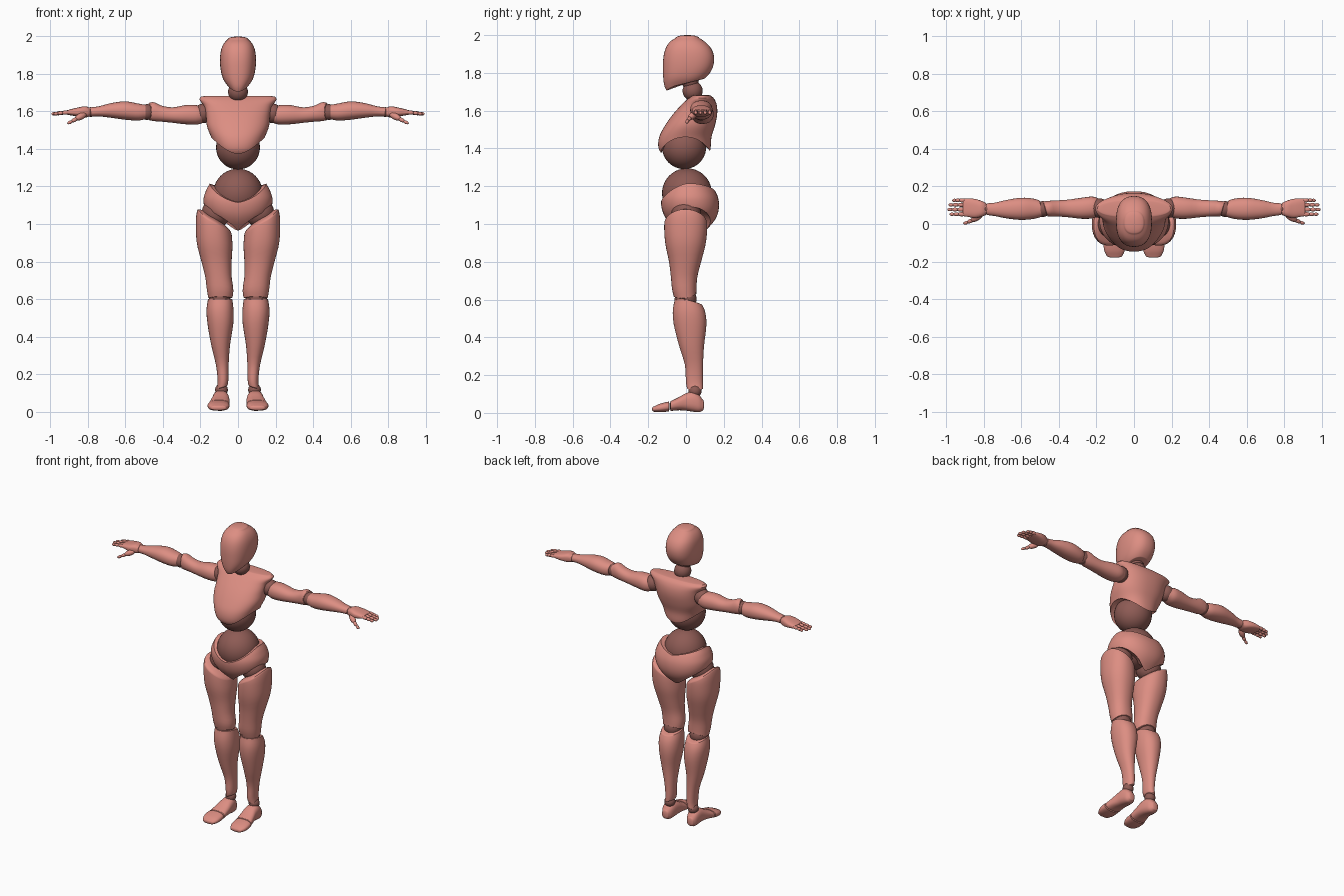
import bpy, bmesh, math
from mathutils import Vector, Matrix

if "Cube" in bpy.data.objects:
    bpy.data.objects.remove(bpy.data.objects["Cube"])


def material(name, rgb):
    m = bpy.data.materials.new(name)
    m.diffuse_color = (*rgb, 1)
    m.use_nodes = True
    m.node_tree.nodes["Principled BSDF"].inputs["Base Color"].default_value = m.diffuse_color
    return m


BODY = material("rose_clay", (0.72, 0.27, 0.225))
JOINT = material("dark_rose", (0.27, 0.105, 0.09))
AXES = {"x": lambda a, u, v: (a, v, u),   # sections hold x, z0, z1, y0, y1
        "y": lambda a, u, v: (u, a, v),   # sections hold y, x0, x1, z0, z1
        "z": lambda a, u, v: (u, v, a)}   # sections hold z, x0, x1, y0, y1


def finish(bm, name, mat, mirror):
    bmesh.ops.recalc_face_normals(bm, faces=bm.faces)
    me = bpy.data.meshes.new(name)
    bm.to_mesh(me)
    bm.free()
    me.materials.append(mat)
    ob = bpy.data.objects.new(name, me)
    bpy.context.collection.objects.link(ob)
    if mirror:
        ob.modifiers.new("mirror", "MIRROR").use_mirror_merge = False
    return ob


def sample(secs, a):
    """Smooth interpolation through the cross-sections."""
    a = min(max(a, secs[0][0]), secs[-1][0])
    i = 0
    while i < len(secs) - 2 and a > secs[i + 1][0]:
        i += 1

    def slope(k, j):
        p, q = secs[max(k - 1, 0)], secs[min(k + 1, len(secs) - 1)]
        return (q[j] - p[j]) / (q[0] - p[0])
    h = secs[i + 1][0] - secs[i][0]
    t = (a - secs[i][0]) / h
    return [(2*t**3 - 3*t*t + 1) * secs[i][j] + (3*t*t - 2*t**3) * secs[i + 1][j]
            + h * ((t**3 - 2*t*t + t) * slope(i, j) + (t**3 - t*t) * slope(i + 1, j))
            for j in range(1, 5)]


def shell(name, secs, low=None, high=None, axis="z", dome=(0.01, 0.01),
          power=2.2, mirror=True, mat=BODY, n=40, steps=20):
    """Loft with shaped hems (low, high as functions of direction) and domed caps."""
    secs = sorted(secs)
    low = low or (lambda c, s: secs[0][0])
    high = high or (lambda c, s: secs[-1][0])
    rings = []
    for k in range(steps + 1):
        t = 0.5 - 0.5 * math.cos(math.pi * k / steps)
        ring = []
        for i in range(n):
            th = math.tau * i / n
            c, s = math.cos(th), math.sin(th)
            a = low(c, s) * (1 - t) + high(c, s) * t
            u0, u1, v0, v1 = sample(secs, a)
            su = math.copysign(abs(c) ** (2 / power), c)
            sv = math.copysign(abs(s) ** (2 / power), s)
            ring.append(Vector((a, (u0 + u1) / 2 + su * (u1 - u0) / 2,
                                (v0 + v1) / 2 + sv * (v1 - v0) / 2)))
        rings.append(ring)

    def cap(ring, height):
        mid = sum(ring, Vector()) / n
        return [[mid + (p - mid) * f + Vector((height * math.sqrt(1 - f * f), 0, 0))
                 for p in ring] for f in (0.96, 0.85, 0.6, 0.3, 0.05)]
    rings = cap(rings[0], -dome[0])[::-1] + rings + cap(rings[-1], dome[1])
    bm = bmesh.new()
    vs = [[bm.verts.new(AXES[axis](*p)) for p in r] for r in rings]
    for a, b in zip(vs, vs[1:]):
        for i in range(n):
            j = (i + 1) % n
            bm.faces.new((a[i], a[j], b[j], b[i]))
    bm.faces.new(vs[0])
    bm.faces.new(vs[-1])
    return finish(bm, name, mat, mirror)


def ball(name, pos, r, mirror=True, mat=JOINT):
    bm = bmesh.new()
    bmesh.ops.create_uvsphere(bm, u_segments=36, v_segments=20, radius=r,
                              matrix=Matrix.Translation(pos))
    return finish(bm, name, mat, mirror)


def bone(name, p, q, r):
    """Small stretched ellipsoid between two points, for fingers."""
    p, q = Vector(p), Vector(q)
    bm = bmesh.new()
    d = q - p
    m = (Matrix.Translation((p + q) / 2) @ d.to_track_quat("Z", "Y").to_matrix().to_4x4()
         @ Matrix.Diagonal((r, r, d.length / 2 + r * 0.4, 1)))
    bmesh.ops.create_uvsphere(bm, u_segments=14, v_segments=10, radius=1, matrix=m)
    return finish(bm, name, BODY, True)


def wide(*rows):
    """Symmetric sections: z, half width, front, back."""
    return [(z, -w, w, f, b) for z, w, f, b in rows]


# head and neck
shell("head", wide((1.70, .028, -.10, .0), (1.73, .05, -.114, .04), (1.77, .078, -.12, .10),
                   (1.82, .092, -.122, .138), (1.88, .096, -.12, .149), (1.93, .09, -.108, .133),
                   (1.965, .074, -.085, .10), (1.985, .055, -.055, .07)),
      low=lambda c, s: 1.738 + .032 * s, dome=(0, .015), power=2.4, mirror=False)
ball("neck_upper", (0, .022, 1.755), .045, False)
ball("neck_lower", (0, .035, 1.705), .053, False)

# chest with a hem that drops to a point at front and back
shell("chest", wide((1.36, .09, -.12, .12), (1.40, .118, -.145, .13), (1.46, .142, -.142, .135),
                    (1.52, .165, -.112, .153), (1.58, .171, -.07, .165), (1.63, .182, -.025, .163),
                    (1.665, .206, .012, .148), (1.68, .195, .035, .13)),
      low=lambda c, s: 1.46 - (.085 if s < 0 else .075) * s * s,
      dome=(-.03, .004), power=2.3, mirror=False, n=56, steps=26)
ball("rib_ball", (0, -.01, 1.408), .117, False)
ball("waist_ball", (0, .005, 1.163), .132, False)

# pelvis with dipping waistline and pointed crotch
shell("pelvis", wide((.96, .085, -.045, .10), (1.02, .135, -.10, .152), (1.07, .172, -.125, .172),
                     (1.13, .184, -.132, .172), (1.18, .17, -.115, .152), (1.22, .148, -.085, .12)),
      low=lambda c, s: .965 + .125 * abs(c) ** (1 if s < 0 else 1.6),
      high=lambda c, s: (1.115 + .10 * abs(c) ** 1.4) if s < 0 else (1.175 + .04 * abs(c)),
      dome=(-.02, -.01), power=2.2, mirror=False, n=56, steps=26)
ball("hip_ball", (.115, 0, 1.06), .078)

# legs
shell("thigh", [(.60, .03, .158, -.06, .055), (.65, .025, .166, -.073, .055),
                (.72, .034, .175, -.08, .06), (.80, .034, .195, -.09, .08),
                (.90, .03, .22, -.11, .105), (1.0, .045, .225, -.115, .112),
                (1.05, .075, .222, -.105, .10), (1.09, .11, .212, -.085, .075)],
      low=lambda c, s: .622 - .014 * c * c + .008 * s,
      high=lambda c, s: 1.01 + .062 * c, dome=(.004, .03))
ball("knee_ball", (.097, -.002, .603), .058)
shell("shin", [(.12, .06, .112, .008, .09), (.16, .052, .108, .0, .09),
               (.25, .05, .118, -.005, .09), (.35, .043, .142, -.035, .095),
               (.47, .025, .163, -.065, .108), (.54, .024, .168, -.07, .10),
               (.60, .03, .16, -.06, .07)],
      low=lambda c, s: .13 - .01 * c,
      high=lambda c, s: .585 + .012 * c * c - .012 * s, dome=(.005, .004))
ball("ankle_ball", (.088, .048, .115), .034)
shell("foot", [(-.082, .045, .157, .01, .062), (-.04, .045, .147, .014, .082),
               (0, .046, .138, .012, .104), (.04, .05, .134, .006, .112),
               (.07, .058, .128, .004, .095), (.088, .07, .118, .012, .07)],
      axis="y", dome=(.002, .008), power=2.5)
shell("toes", [(-.17, .062, .145, .006, .034), (-.145, .05, .158, .004, .046),
               (-.115, .046, .162, .005, .055), (-.09, .046, .16, .008, .06)],
      axis="y", dome=(.01, .002), power=2.5)

# arms
ball("shoulder_ball", (.185, .085, 1.59), .052)
shell("upper_arm", [(.185, 1.54, 1.622, .042, .135), (.22, 1.53, 1.634, .03, .146),
                    (.28, 1.532, 1.634, .028, .14), (.35, 1.54, 1.622, .036, .13),
                    (.41, 1.546, 1.632, .04, .126), (.45, 1.549, 1.65, .04, .124),
                    (.48, 1.555, 1.645, .045, .12)],
      axis="x", high=lambda c, s: .472 + .012 * s, dome=(.015, .004))
ball("elbow_ball", (.485, .08, 1.597), .042)
shell("forearm", [(.49, 1.56, 1.635, .04, .12), (.53, 1.552, 1.642, .028, .134),
                  (.60, 1.556, 1.654, .022, .14), (.68, 1.567, 1.644, .03, .128),
                  (.74, 1.574, 1.628, .042, .114), (.785, 1.574, 1.622, .048, .11)],
      axis="x", low=lambda c, s: .495 + .01 * s, dome=(.004, .004))
ball("wrist_ball", (.786, .08, 1.597), .026)

# hands
shell("palm", [(.79, 1.574, 1.62, .048, .112), (.815, 1.568, 1.628, .038, .124),
               (.85, 1.572, 1.622, .032, .134), (.885, 1.578, 1.614, .038, .136),
               (.91, 1.583, 1.607, .042, .134)], axis="x", dome=(.004, .004), power=2.7)
for fname, y, length in (("index", .052, .078), ("middle", .077, .09),
                         ("ring", .102, .084), ("little", .126, .064)):
    x, z = .902, 1.596
    for k, part in enumerate((.42, .32, .26)):
        x2 = x + length * part
        bone(f"{fname}_finger_{k + 1}", (x, y, z), (x2, y, z - .003), .0115 - .0012 * k)
        x, z = x2, z - .003
bone("thumb_base", (.815, .05, 1.585), (.862, .02, 1.562), .018)
bone("thumb_middle", (.858, .022, 1.563), (.885, .01, 1.548), .011)
bone("thumb_tip", (.885, .01, 1.548), (.907, .003, 1.537), .009)

# smooth shading with crisp hems
bpy.ops.object.select_all(action="SELECT")
bpy.context.view_layer.objects.active = bpy.context.selected_objects[0]
bpy.ops.object.shade_smooth_by_angle(angle=math.radians(40))
